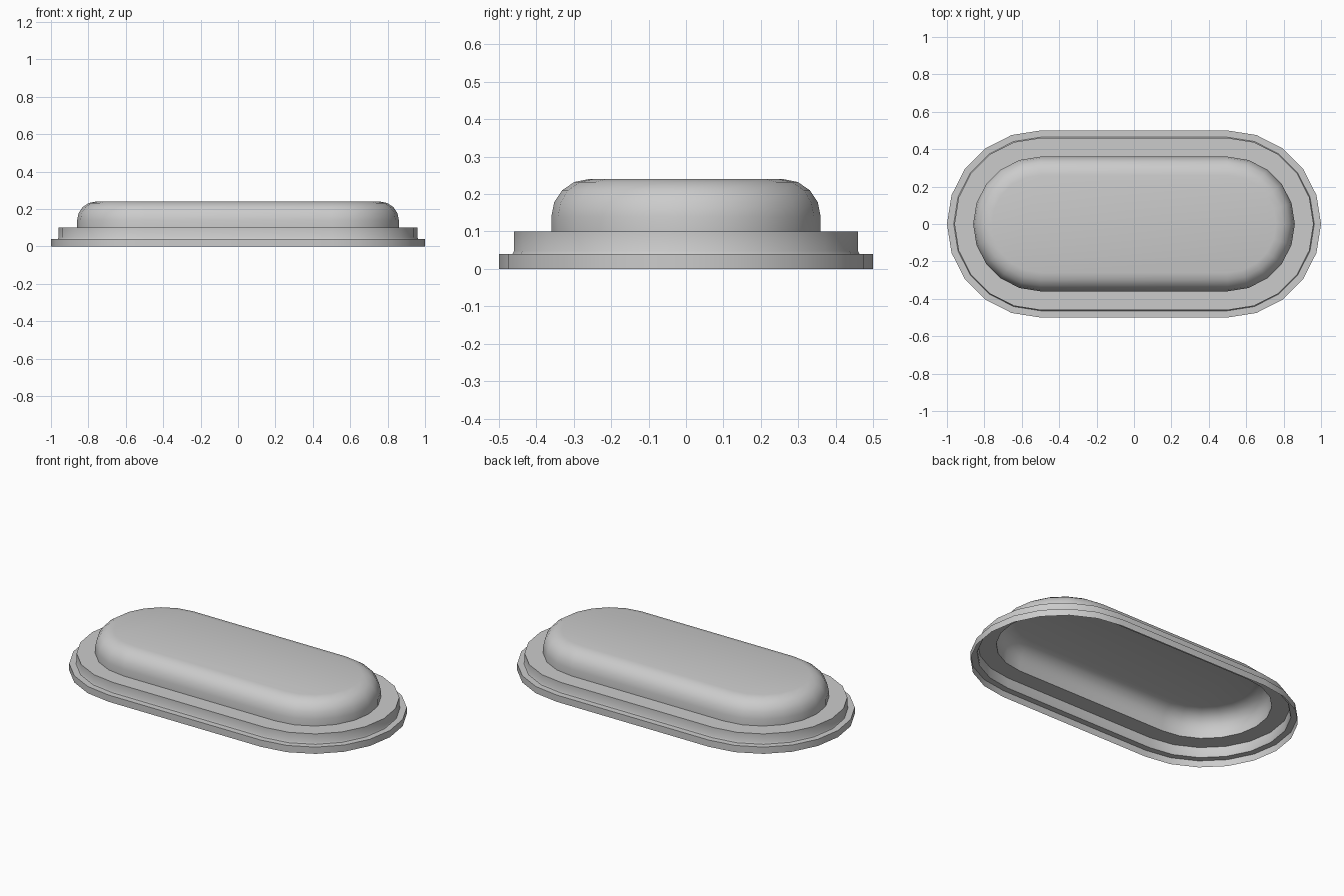
import bpy, bmesh, math

if "Cube" in bpy.data.objects:
    bpy.data.objects.remove(bpy.data.objects["Cube"])

HALF_STRAIGHT = 0.5
ARC_STEPS = 10

# Cross-section: (end radius, height), from the open bottom rim up to the dome
profile = [(0.5, 0.0), (0.5, 0.04), (0.464, 0.04), (0.46, 0.048),
           (0.46, 0.1), (0.36, 0.1), (0.36, 0.14)]
for i in range(1, 5):
    a = math.radians(90 * i / 4)
    profile.append((0.26 + 0.1 * math.cos(a), 0.14 + 0.1 * math.sin(a)))


def stadium(bm, radius, z):
    """Ring of vertices around a rounded-end outline."""
    ring = []
    for side, start in ((1, -90), (-1, 90)):
        for i in range(ARC_STEPS + 1):
            a = math.radians(start + 180 * i / ARC_STEPS)
            ring.append(bm.verts.new((side * HALF_STRAIGHT + radius * math.cos(a),
                                      radius * math.sin(a), z)))
    return ring


# Hollow stepped cover, open underneath
bm = bmesh.new()
rings = [stadium(bm, r, z) for r, z in profile]
for low, high in zip(rings, rings[1:]):
    n = len(low)
    for i in range(n):
        j = (i + 1) % n
        bm.faces.new((low[i], low[j], high[j], high[i]))
bm.faces.new(rings[-1])

mesh = bpy.data.meshes.new("stepped_cover")
bm.to_mesh(mesh)
bm.free()
cover = bpy.data.objects.new("stepped_cover", mesh)
bpy.context.collection.objects.link(cover)

# Smooth dome, crisp steps
bpy.context.view_layer.objects.active = cover
cover.select_set(True)
bpy.ops.object.shade_smooth_by_angle(angle=math.radians(30))
